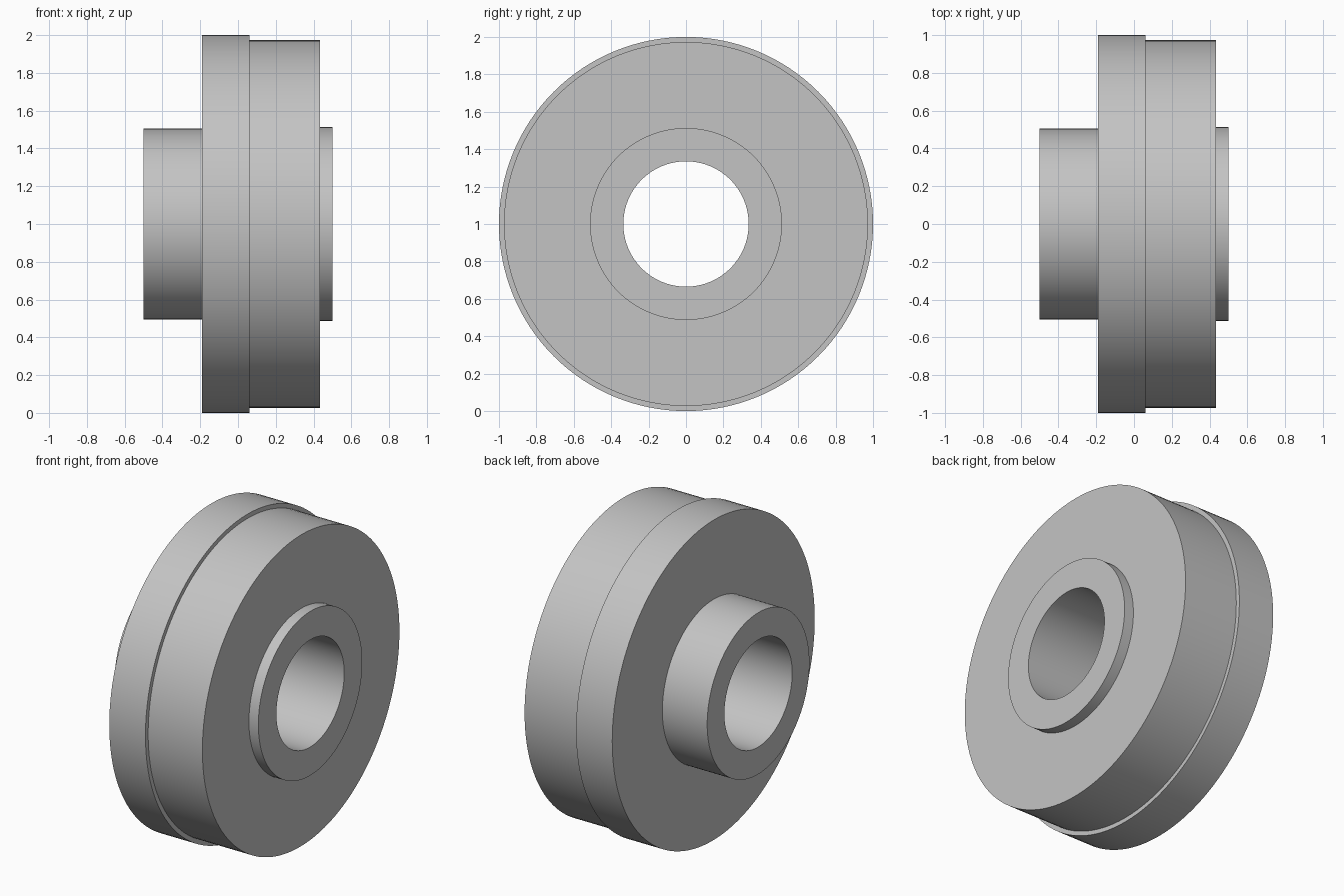
import bpy, bmesh
from math import pi, cos, sin, radians

cube = bpy.data.objects.get("Cube")
if cube:
    bpy.data.objects.remove(cube, do_unlink=True)

grey = bpy.data.materials.new("plain_grey")
grey.use_nodes = True
color = (0.55, 0.55, 0.55, 1)
grey.diffuse_color = color
grey.node_tree.nodes["Principled BSDF"].inputs["Base Color"].default_value = color

SEGMENTS = 128
BORE = 0.335

# Closed half-section as (x, radius): hub, flange, body, boss, bore
profile = [(-0.5, BORE), (-0.5, 0.505), (-0.19, 0.505), (-0.19, 1.0),
           (0.06, 1.0), (0.06, 0.973), (0.435, 0.973), (0.435, 0.513),
           (0.5, 0.513), (0.5, BORE)]


def revolve(name, section):
    """Turn a closed section around the x axis, centred at z = 1."""
    bm = bmesh.new()
    rings = []
    for i in range(SEGMENTS):
        a = 2 * pi * i / SEGMENTS
        rings.append([bm.verts.new((x, r * cos(a), 1 + r * sin(a)))
                      for x, r in section])
    n = len(section)
    for i, ring in enumerate(rings):
        following = rings[(i + 1) % SEGMENTS]
        for j in range(n):
            k = (j + 1) % n
            bm.faces.new((ring[j], ring[k], following[k], following[j]))
    bmesh.ops.recalc_face_normals(bm, faces=bm.faces)
    mesh = bpy.data.meshes.new(name)
    bm.to_mesh(mesh)
    bm.free()
    mesh.materials.append(grey)
    obj = bpy.data.objects.new(name, mesh)
    bpy.context.collection.objects.link(obj)
    return obj


wheel = revolve("flanged_wheel", profile)

# Smooth round walls with crisp steps
bpy.ops.object.select_all(action="DESELECT")
wheel.select_set(True)
bpy.context.view_layer.objects.active = wheel
bpy.ops.object.shade_smooth_by_angle(angle=radians(30))
